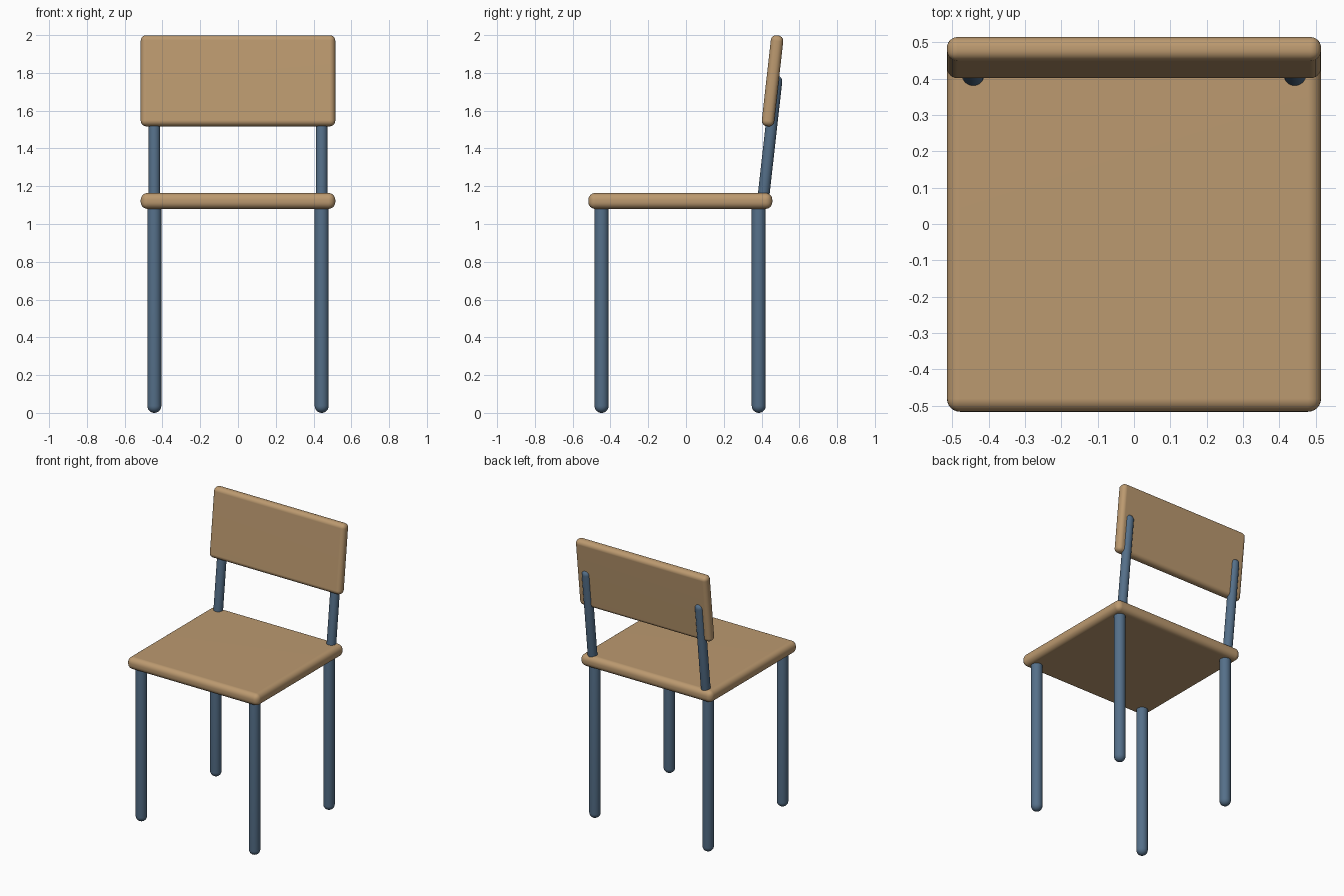
import bpy, bmesh, math
from mathutils import Vector

if "Cube" in bpy.data.objects:
    bpy.data.objects.remove(bpy.data.objects["Cube"])

def material(name, color):
    m = bpy.data.materials.new(name)
    m.diffuse_color = color
    m.use_nodes = True
    m.node_tree.nodes["Principled BSDF"].inputs["Base Color"].default_value = m.diffuse_color
    return m

wood = material("wood", (0.50, 0.32, 0.16, 1))
metal = material("blue_metal", (0.09, 0.16, 0.25, 1))

def finish(name, bm, mat):
    mesh = bpy.data.meshes.new(name)
    bm.to_mesh(mesh)
    bm.free()
    mesh.materials.append(mat)
    mesh.shade_smooth()
    ob = bpy.data.objects.new(name, mesh)
    bpy.context.collection.objects.link(ob)
    return ob

def rounded_board(name, size, loc, radius, tilt=0):
    bm = bmesh.new()
    bmesh.ops.create_cube(bm, size=1)
    bmesh.ops.scale(bm, vec=size, verts=bm.verts)
    bmesh.ops.bevel(bm, geom=bm.edges[:], offset=radius, segments=6,
                    profile=0.5, affect='EDGES')
    ob = finish(name, bm, wood)
    ob.location = loc
    ob.rotation_euler.x = tilt
    # keep the large faces flat in shading
    ob.modifiers.new("normals", 'WEIGHTED_NORMAL').keep_sharp = True
    return ob

def capsule(name, a, b, r):
    # tube with hemispherical ends, tips at a and b
    a, b = Vector(a), Vector(b)
    half = (b - a).length / 2
    bm = bmesh.new()
    bmesh.ops.create_uvsphere(bm, u_segments=32, v_segments=16, radius=r)
    equator = [e for e in bm.edges if all(abs(v.co.z) < 1e-5 for v in e.verts)]
    bmesh.ops.split_edges(bm, edges=equator)
    for f in bm.faces:
        f.tag = f.calc_center_median().z > 0
    for v in bm.verts:
        v.co.z += (half - r) * (1 if v.link_faces[0].tag else -1)
    rims = [e for e in bm.edges if e.is_boundary]
    bmesh.ops.bridge_loops(bm, edges=rims)
    bmesh.ops.recalc_face_normals(bm, faces=bm.faces)
    ob = finish(name, bm, metal)
    ob.location = (a + b) / 2
    ob.rotation_euler = (b - a).to_track_quat('Z', 'Y').to_euler()
    return ob

# Seat and tilted backrest
tilt = math.radians(-6.4)
rounded_board("seat", (1.03, 0.974, 0.084), (0, -0.03, 1.122), 0.036)
rounded_board("backrest", (1.03, 0.066, 0.484), (0, 0.458, 1.758), 0.029, tilt)

# Legs and back posts
for side, x in (("left", -0.443), ("right", 0.443)):
    capsule(f"front_leg_{side}", (x, -0.447, 0), (x, -0.447, 1.14), 0.037)
    capsule(f"back_leg_{side}", (x, 0.385, 0), (x, 0.385, 1.14), 0.037)
    capsule(f"back_post_{side}", (x, 0.405, 1.10), (x, 0.482, 1.787), 0.031)
